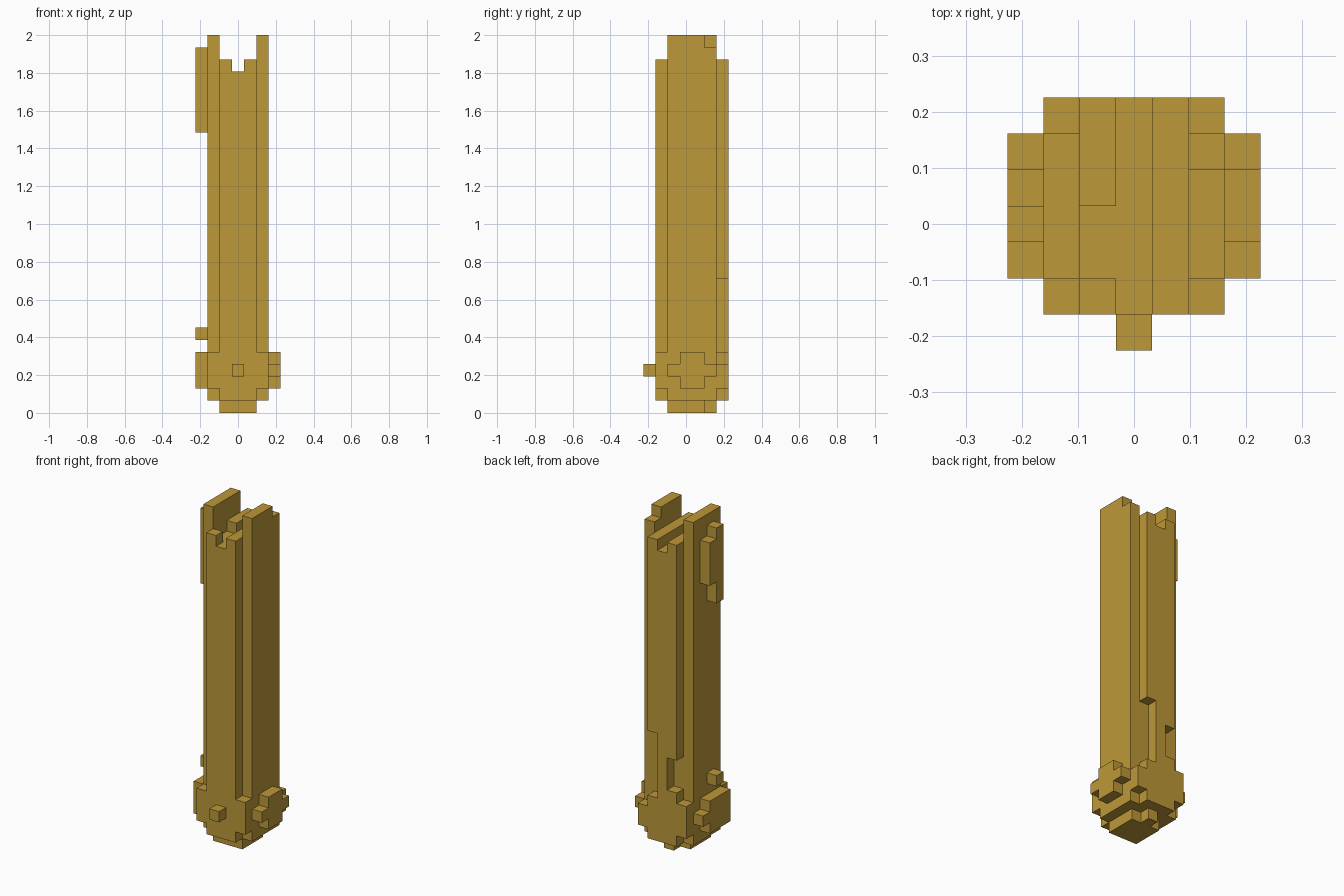
import bpy, bmesh, math
from mathutils import Vector

if "Cube" in bpy.data.objects:
    bpy.data.objects.remove(bpy.data.objects["Cube"], do_unlink=True)

UNIT = 2 / 31                              # edge of one block
ORIGIN = Vector((-3.5, -3.5, 0))           # grid corner, in blocks

ochre = bpy.data.materials.new("ochre")
ochre.use_nodes = True
COLOUR = (0.509, 0.314, 0.04, 1)
ochre.diffuse_color = COLOUR
ochre.node_tree.nodes["Principled BSDF"].inputs["Base Color"].default_value = COLOUR


def box(x, y, z):
    """Blocks filling the half-open ranges x, y and z."""
    return {(i, j, k) for i in range(*x) for j in range(*y) for k in range(*z)}


# Central shaft: three wide, with a groove along its top
shaft = box((2, 5), (1, 7), (5, 28)) | box((4, 5), (1, 7), (28, 29))
shaft |= box((2, 3), (1, 2), (28, 29)) | box((2, 3), (4, 7), (28, 29))
# Broken lower ends of the back strips
shaft -= box((4, 5), (6, 7), (5, 11)) | box((2, 3), (6, 7), (6, 9))

# Tall side slabs, one with a stepped back corner
right_slab = box((1, 2), (2, 6), (5, 31))
left_slab = box((5, 6), (2, 6), (5, 31)) - {(5, 5, 30)}

# Raised patches on the right slab
right_patch = box((0, 1), (3, 4), (23, 30)) | box((0, 1), (4, 5), (25, 29))
right_stud = {(0, 3, 6)}

# Rounded base: core, then a stepped cap on each side
base = box((1, 6), (2, 6), (1, 5))
base |= box((2, 5), (2, 5), (0, 1)) | {(3, 5, 0)}
base |= box((2, 5), (1, 2), (1, 5)) | box((1, 6), (1, 2), (2, 5))
base |= box((2, 5), (6, 7), (1, 5)) | box((1, 2), (6, 7), (2, 5))
base |= box((5, 6), (6, 7), (2, 4))
left_cap = box((6, 7), (3, 5), (2, 5)) | box((6, 7), (2, 6), (3, 4))
right_cap = box((0, 1), (2, 5), (2, 5)) | {(0, 5, 3)}
front_stud = {(3, 0, 3)}

parts = {
    "shaft": shaft, "right_slab": right_slab, "left_slab": left_slab,
    "right_patch": right_patch, "right_stud": right_stud, "base": base,
    "left_cap": left_cap, "right_cap": right_cap, "front_stud": front_stud,
}
solid = set().union(*parts.values())


def build(name, cells):
    """Skin the exposed sides of a part and merge its flat faces."""
    bm = bmesh.new()
    for cell in sorted(cells):
        centre = Vector(cell) + Vector((0.5, 0.5, 0.5))
        for axis in range(3):
            for sign in (-1, 1):
                normal = Vector((0, 0, 0))
                normal[axis] = sign
                if tuple(int(c + n) for c, n in zip(cell, normal)) in solid:
                    continue
                u = Vector((0, 0, 0))
                u[(axis + 1) % 3] = 0.5
                v = normal.cross(u)
                corners = (-u - v, u - v, u + v, v - u)
                bm.faces.new([bm.verts.new((centre + normal / 2 + c + ORIGIN) * UNIT)
                              for c in corners])
    bmesh.ops.remove_doubles(bm, verts=bm.verts, dist=UNIT / 100)
    bmesh.ops.dissolve_limit(bm, angle_limit=math.radians(1),
                             verts=bm.verts, edges=bm.edges)
    mesh = bpy.data.meshes.new(name)
    bm.to_mesh(mesh)
    bm.free()
    mesh.materials.append(ochre)
    bpy.context.collection.objects.link(bpy.data.objects.new(name, mesh))


for name, cells in parts.items():
    build(name, cells)
